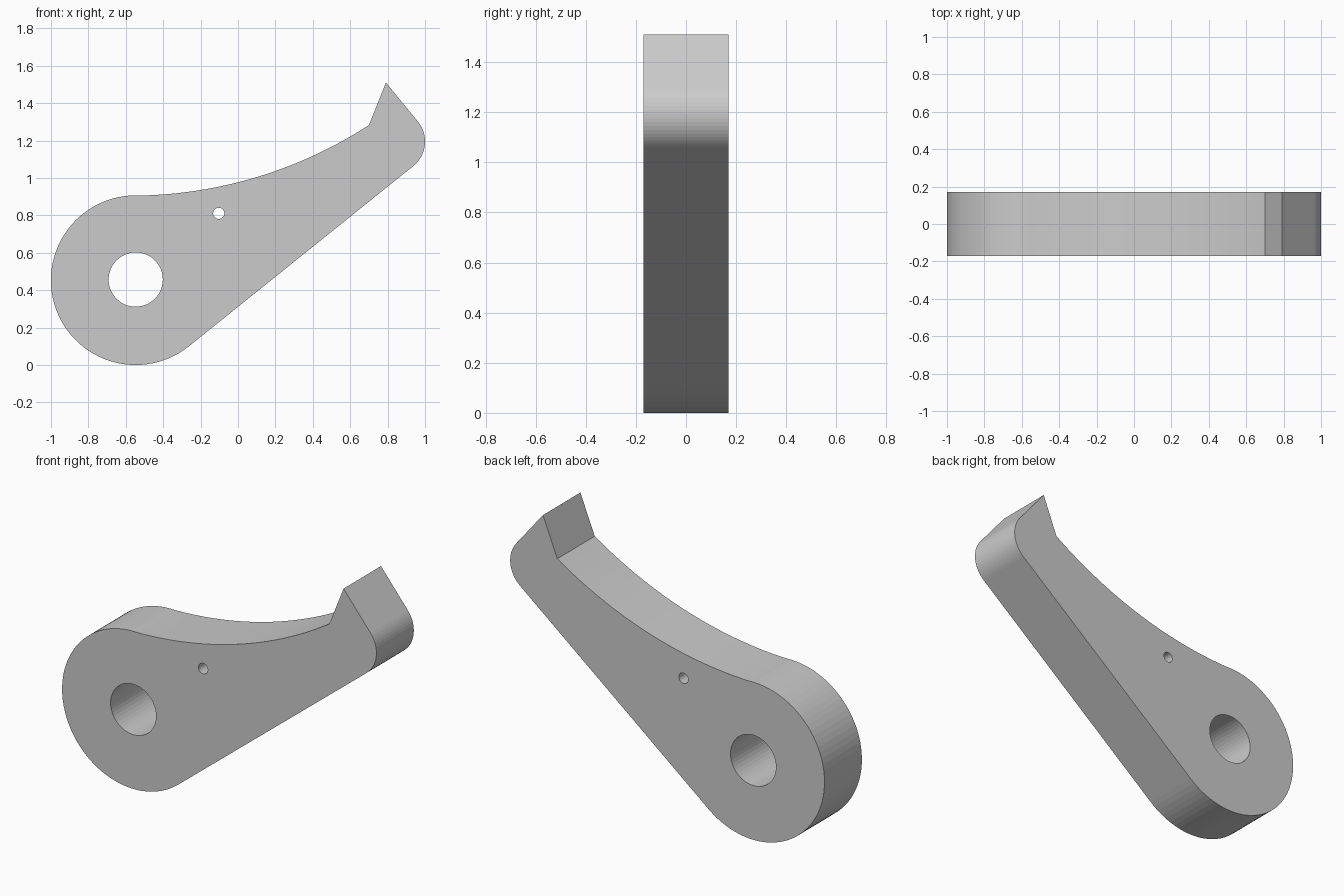
import bpy, bmesh
from math import sin, cos, radians, degrees, atan2, pi, hypot, asin
from mathutils import Matrix

if "Cube" in bpy.data.objects:
    bpy.data.objects.remove(bpy.data.objects["Cube"])

HALF_THICKNESS = 0.17


def arc(cx, cz, r, start, end, steps):
    """Points on an arc, angles in degrees, both ends included."""
    angles = [radians(start + (end - start) * i / steps) for i in range(steps + 1)]
    return [(cx + r * cos(a), cz + r * sin(a)) for a in angles]


def circle(cx, cz, r, steps):
    return arc(cx, cz, r, 0, 360, steps)[:-1]


def arc_through(a, b, c, steps):
    """Arc from a to c passing through b (shallow, bowed downward)."""
    (ax, az), (bx, bz), (cx, cz) = a, b, c
    d = 2 * (ax * (bz - cz) + bx * (cz - az) + cx * (az - bz))
    sa, sb, sc = ax**2 + az**2, bx**2 + bz**2, cx**2 + cz**2
    ox = (sa * (bz - cz) + sb * (cz - az) + sc * (az - bz)) / d
    oz = (sa * (cx - bx) + sb * (ax - cx) + sc * (bx - ax)) / d
    start = degrees(atan2(az - oz, ax - ox))
    end = degrees(atan2(cz - oz, cx - ox))
    return arc(ox, oz, hypot(ax - ox, az - oz), start, end, steps)


# Round hub and rounded heel of the hook, joined by their common tangent
hx, hz, hr = -0.547, 0.4535, 0.4535
nx, nz, nr = 0.832, 1.195, 0.168
gap = hypot(nx - hx, nz - hz)
tangent = degrees(atan2(nz - hz, nx - hx) + asin((hr - nr) / gap)) - 90

# Outline, counter-clockwise: heel, hook tip, concave top edge, hub
hub_top = (-0.49, 0.907)
notch = (0.70, 1.283)
top_edge = arc_through(hub_top, (0.0, 0.977), notch, 28)
hub_start = degrees(atan2(hub_top[1] - hz, hub_top[0] - hx))
outline = arc(nx, nz, nr, tangent, 38.7, 16)
outline += [(0.791, 1.51)]
outline += top_edge[::-1]
outline += arc(hx, hz, hr, hub_start, 360 + tangent, 56)[1:]

# Outline plus pivot hole and pin hole, filled and extruded
curve = bpy.data.curves.new("lever_arm", 'CURVE')
curve.dimensions = '2D'
curve.fill_mode = 'BOTH'
curve.extrude = HALF_THICKNESS
for points in (outline, circle(hx, 0.457, 0.145, 48), circle(-0.103, 0.811, 0.03, 24)):
    spline = curve.splines.new('POLY')
    spline.points.add(len(points) - 1)
    for p, (x, z) in zip(spline.points, points):
        p.co = (x, z, 0, 1)
    spline.use_cyclic_u = True

lever = bpy.data.objects.new("lever_arm", curve)
bpy.context.collection.objects.link(lever)
bpy.context.view_layer.objects.active = lever
lever.select_set(True)
bpy.ops.object.convert(target='MESH')
lever = bpy.context.object
lever.name = "lever_arm"

# Stand the plate upright and weld the caps to the sides
bm = bmesh.new()
bm.from_mesh(lever.data)
bmesh.ops.transform(bm, matrix=Matrix.Rotation(pi / 2, 4, 'X'), verts=bm.verts)
bmesh.ops.remove_doubles(bm, verts=bm.verts, dist=0.0005)
bmesh.ops.recalc_face_normals(bm, faces=bm.faces)
for f in bm.faces:
    f.smooth = False
bm.to_mesh(lever.data)
bm.free()
